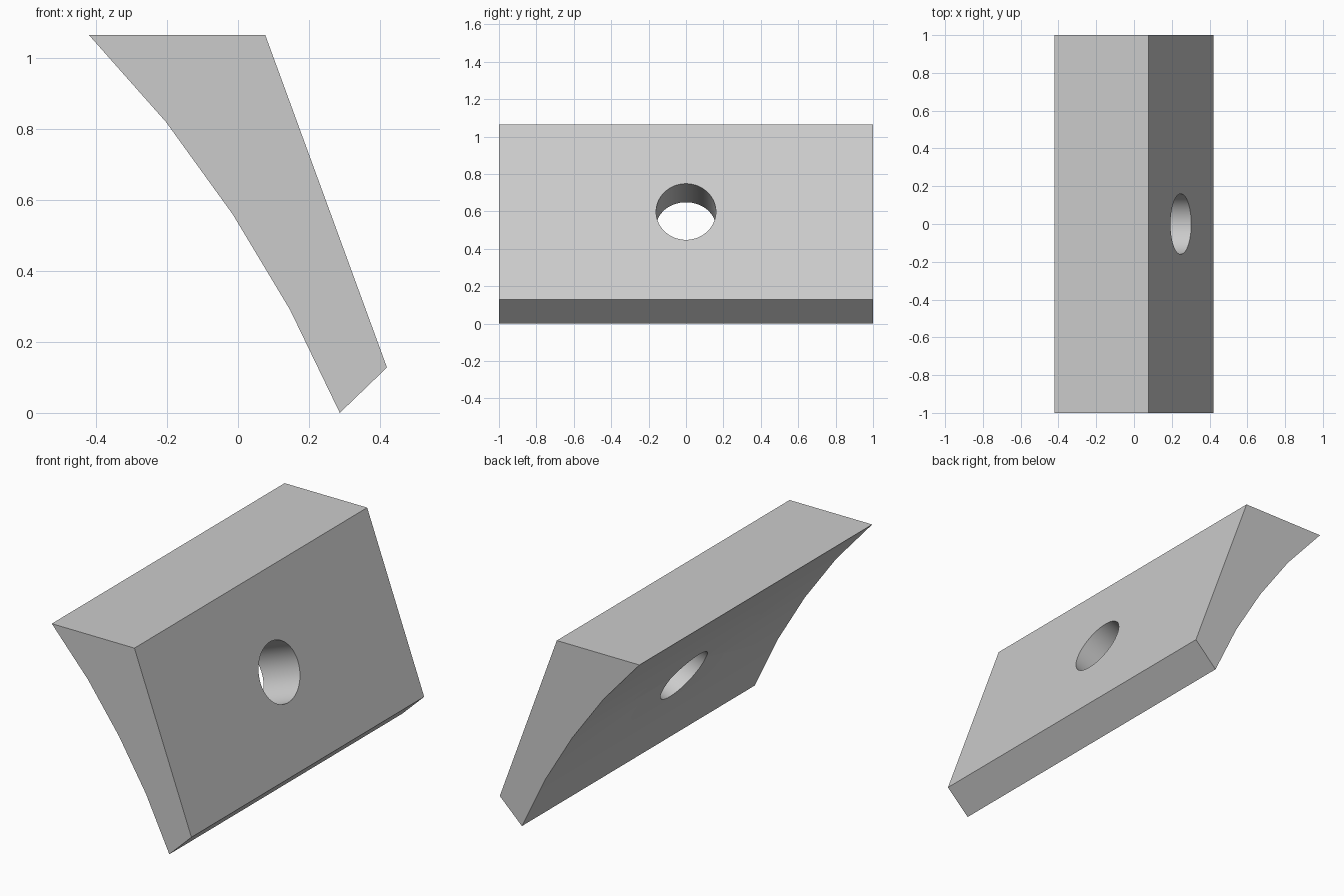
import bpy, bmesh
from math import radians
from mathutils import Vector

if "Cube" in bpy.data.objects:
    bpy.data.objects.remove(bpy.data.objects["Cube"], do_unlink=True)

grey = bpy.data.materials.new("light_grey")
grey.use_nodes = True
colour = (0.6, 0.6, 0.6, 1)
grey.diffuse_color = colour
grey.node_tree.nodes["Principled BSDF"].inputs["Base Color"].default_value = colour


def add_object(name, bm):
    bmesh.ops.recalc_face_normals(bm, faces=bm.faces)
    mesh = bpy.data.meshes.new(name)
    bm.to_mesh(mesh)
    bm.free()
    mesh.materials.append(grey)
    obj = bpy.data.objects.new(name, mesh)
    bpy.context.collection.objects.link(obj)
    return obj


# Wedge body: x-z profile with a hollow curved back, extruded along y
top_edge, low_edge = (0.077, 1.065), (0.42, 0.128)
profile = [(-0.42, 1.065), top_edge, low_edge, (0.287, 0),
           (0.147, 0.29), (-0.015, 0.56), (-0.203, 0.82)]
bm = bmesh.new()
side = bm.faces.new([bm.verts.new((x, -1, z)) for x, z in profile])
ext = bmesh.ops.extrude_face_region(bm, geom=[side])
bmesh.ops.translate(bm, vec=(0, 2, 0),
                    verts=[v for v in ext["geom"] if isinstance(v, bmesh.types.BMVert)])
body = add_object("wedge_body", bm)

# Round bolt hole, square to the sloping face
slope = Vector((low_edge[0] - top_edge[0], 0, low_edge[1] - top_edge[1]))
normal = Vector((-slope.z, 0, slope.x))
bm = bmesh.new()
bmesh.ops.create_cone(bm, cap_ends=True, segments=64, radius1=0.16, radius2=0.16, depth=1.2)
cutter = add_object("hole_cutter", bm)
cutter.rotation_euler = normal.to_track_quat("Z", "Y").to_euler()
cutter.location = (0.248, 0, 0.598)

bpy.context.view_layer.objects.active = body
body.select_set(True)
cut = body.modifiers.new("bolt_hole", "BOOLEAN")
cut.operation = "DIFFERENCE"
cut.solver = "EXACT"
cut.object = cutter
bpy.ops.object.modifier_apply(modifier=cut.name)
bpy.data.objects.remove(cutter, do_unlink=True)

bpy.ops.object.select_all(action="DESELECT")
body.select_set(True)
bpy.ops.object.shade_smooth_by_angle(angle=radians(30))
